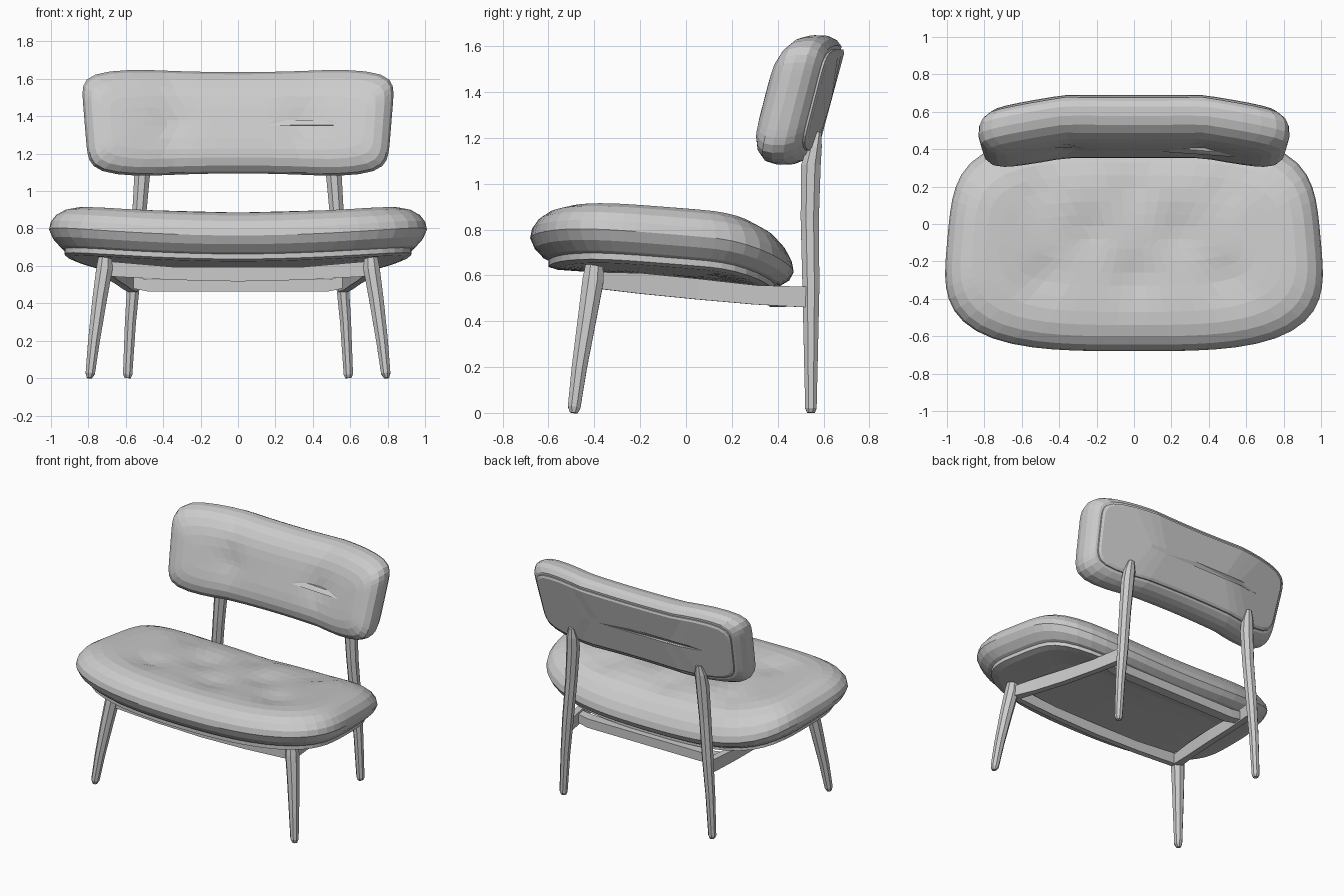
import bpy, bmesh, math
from mathutils import Vector

if "Cube" in bpy.data.objects:
    bpy.data.objects.remove(bpy.data.objects["Cube"])


def finish(name, bm):
    bmesh.ops.recalc_face_normals(bm, faces=bm.faces)
    me = bpy.data.meshes.new(name)
    bm.to_mesh(me)
    bm.free()
    ob = bpy.data.objects.new(name, me)
    bpy.context.collection.objects.link(ob)
    return ob


def skin(name, rings):
    """Bridge a list of equal-length point rings and cap both ends."""
    bm = bmesh.new()
    vs = [[bm.verts.new(p) for p in r] for r in rings]
    n = len(vs[0])
    for a, b in zip(vs, vs[1:]):
        for i in range(n):
            bm.faces.new((a[i], a[(i + 1) % n], b[(i + 1) % n], b[i]))
    caps = [bm.faces.new(vs[0]), bm.faces.new(vs[-1])]
    bmesh.ops.triangulate(bm, faces=caps)
    return finish(name, bm)


def pad(name, a, b, power, profile, shape, n=64):
    """Rounded pad: superellipse outline stepped through (inset, depth) pairs."""
    rings = []
    for inset, d in profile:
        ring = []
        for i in range(n):
            t = 2 * math.pi * i / n
            c, s = math.cos(t), math.sin(t)
            p = power(s)
            r = (abs(c) ** p + abs(s) ** p) ** (-1 / p)
            ring.append(shape((a - inset) * r * c, (b - inset) * r * s, d, inset))
        rings.append(ring)
    return skin(name, rings)


def sweep(name, path, sides, mirror=False):
    """Tapered bar through (x, y, z, half_width, half_height) points."""
    for sx, tag in ((1, "_right"), (-1, "_left")) if mirror else ((1, ""),):
        pts = [Vector((sx * p[0], p[1], p[2])) for p in path]
        d = (pts[-1] - pts[0]).normalized()
        ref = Vector((0, 1, 0)) if abs(d.z) > 0.7 else Vector((0, 0, 1))
        u = d.cross(ref).normalized()
        v = u.cross(d)
        k = math.sqrt(2) if sides == 4 else 1
        rings = []
        for p, q in zip(pts, path):
            ring = []
            for i in range(sides):
                t = 2 * math.pi * (i + 0.5) / sides
                ring.append(p + u * q[3] * k * math.cos(t) + v * q[4] * k * math.sin(t))
            rings.append(ring)
        skin(name + tag, rings)


def dimples(x, y, spots, width):
    return sum(math.exp(-((x - u) ** 2 + (y - v) ** 2) / width ** 2) for u, v in spots)


# seat cushion: saddle-shaped with shallow tufting
TUFTS = [(0, .2), (-.5, .2), (.5, .2), (-.24, -.05), (.24, -.05),
         (0, -.3), (-.5, -.3), (.5, -.3)]


def seat_shape(x, y, z, inset):
    x *= 1 - .09 * y
    y -= .105
    z += .06 * x * x - .07 * y - .5 * max(0, y - .1) ** 2
    if z > .76 and inset > .12:
        z -= .022 * dimples(x, y, TUFTS, .11)
    return (x, y, z)


def seat_power(s):
    return 4.0 if s > 0 else 3.3


pad("seat_cushion", 1.0, .575, seat_power,
    [(.12, .605), (.06, .63), (.02, .67), (0, .715), (.008, .755), (.035, .795), (.08, .828),
     (.14, .848), (.21, .855), (.28, .855), (.35, .852), (.42, .85), (.48, .85), (.55, .85)],
    seat_shape)

# thin board under the seat
pad("seat_board", 1.0, .575, seat_power,
    [(.5, .585), (.3, .585), (.12, .585), (.08, .595), (.08, .625), (.2, .64), (.5, .64)], seat_shape)


# backrest: leaning, with both ends bent forward
def back_shape(x, z, d, inset):
    z *= .95 + .05 * min(1, abs(x) / .5) ** 2
    x *= 1 + .1 * z
    y = .515 + d + .27 * z - .17 * max(0, abs(x) - .37)
    if d < 0 and inset > .08:
        y += .015 * dimples(x, z, [(-.35, 0), (.35, 0)], .1)
    return (x, y, z + 1.365)


def back_power(s):
    return 7.0


pad("backrest_cushion", .82, .285, back_power,
    [(.27, -.125), (.2, -.125), (.14, -.122), (.09, -.112), (.045, -.09), (.012, -.055), (0, -.01),
     (.002, .04), (.018, .075), (.045, .1), (.08, .105), (.27, .105)], back_shape, 72)
pad("backrest_board", .82, .285, back_power,
    [(.27, .09), (.06, .09), (.06, .112), (.075, .12), (.27, .12)], back_shape, 72)

# legs
sweep("front_leg", [(.795, -.49, 0, .014, .018), (.79, -.488, .025, .027, .03), (.77, -.465, .2, .034, .036),
                    (.74, -.43, .42, .042, .044), (.715, -.405, .58, .047, .05),
                    (.71, -.40, .64, .04, .042)], 8, True)
sweep("back_leg", [(.59, .545, 0, .018, .018), (.59, .545, .02, .027, .027), (.575, .545, .3, .032, .034),
                   (.555, .545, .55, .038, .04), (.53, .54, .85, .04, .043), (.513, .545, 1.08, .045, .046),
                   (.508, .56, 1.16, .042, .035), (.505, .575, 1.225, .022, .018)], 8, True)

# frame rails under the seat
sweep("side_rail", [(.70, -.41, .58, .03, .035), (.66, -.2, .565, .022, .045), (.62, .05, .54, .022, .045),
                    (.59, .3, .515, .022, .042), (.56, .53, .505, .024, .045)], 4, True)
sweep("front_rail", [(-.70, -.4, .585, .02, .04), (-.35, -.4, .56, .02, .035), (0, -.4, .555, .02, .038),
                     (.35, -.4, .56, .02, .035), (.70, -.4, .585, .02, .04)], 4)
sweep("back_rail", [(-.59, .4, .515, .03, .03), (-.48, .4, .495, .035, .032),
                    (.48, .4, .495, .035, .032), (.59, .4, .515, .03, .03)], 4)
